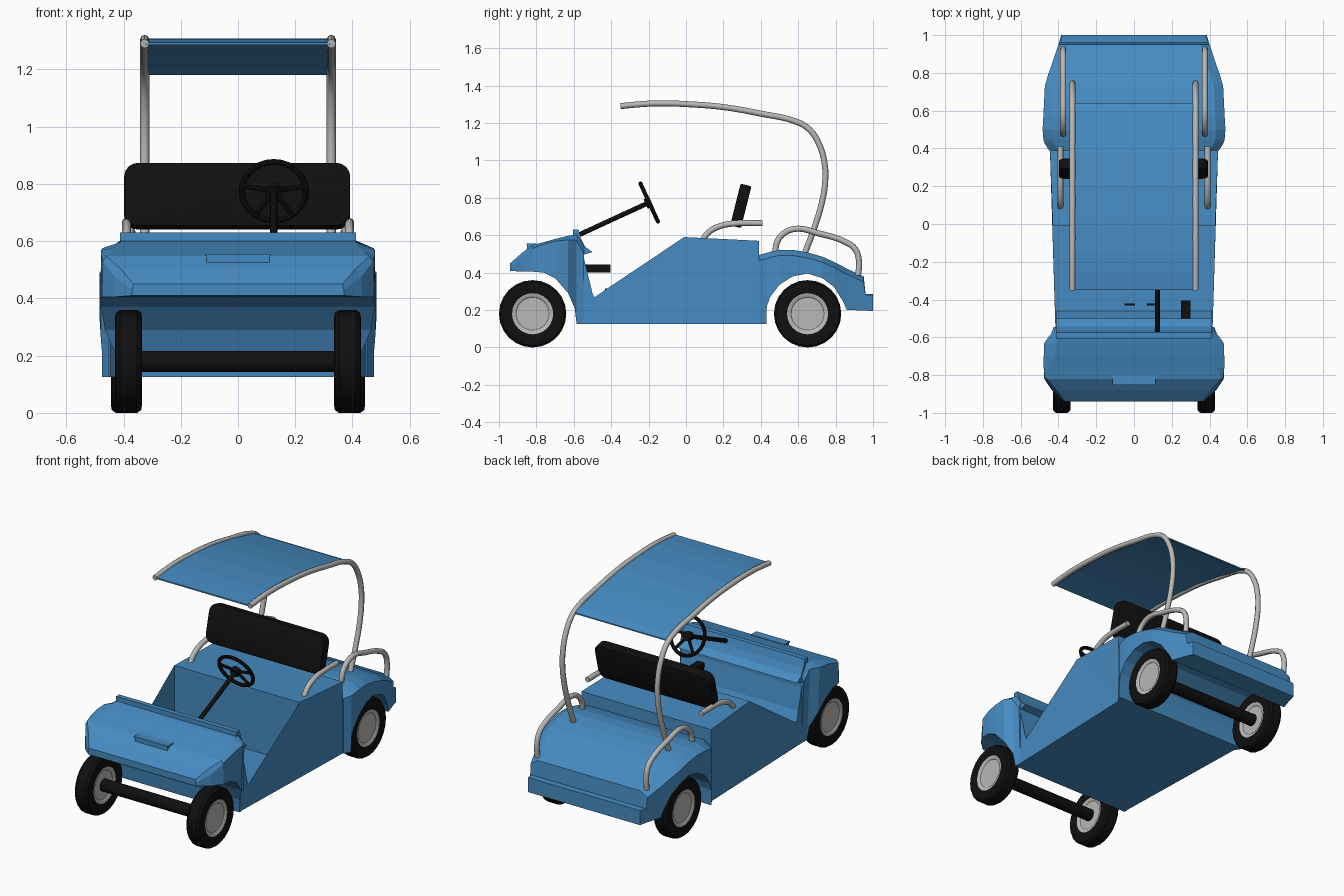
import bpy, bmesh, math
from mathutils import Vector, Matrix

if "Cube" in bpy.data.objects:
    bpy.data.objects.remove(bpy.data.objects["Cube"])


def mat(name, r, g, b):
    m = bpy.data.materials.new(name)
    m.diffuse_color = (r, g, b, 1)
    m.use_nodes = True
    m.node_tree.nodes["Principled BSDF"].inputs["Base Color"].default_value = m.diffuse_color
    return m


BLUE = mat("body blue", 0.061, 0.26, 0.54)
BLACK = mat("black rubber", 0.005, 0.005, 0.005)
GREY = mat("light grey metal", 0.48, 0.48, 0.47)


def finish(name, bm, material, smooth=None):
    bmesh.ops.recalc_face_normals(bm, faces=bm.faces)
    me = bpy.data.meshes.new(name)
    bm.to_mesh(me)
    bm.free()
    me.materials.append(material)
    ob = bpy.data.objects.new(name, me)
    bpy.context.collection.objects.link(ob)
    if smooth:
        bpy.ops.object.select_all(action='DESELECT')
        ob.select_set(True)
        bpy.context.view_layer.objects.active = ob
        bpy.ops.object.shade_smooth_by_angle(angle=math.radians(smooth))
    return ob


def prism(name, profile, material):
    """Side profile of (y, z, half width) stretched across x."""
    bm = bmesh.new()
    left = [bm.verts.new((-w, y, z)) for y, z, w in profile]
    right = [bm.verts.new((w, y, z)) for y, z, w in profile]
    n = len(profile)
    for i in range(n):
        j = (i + 1) % n
        bm.faces.new((left[i], left[j], right[j], right[i]))
    caps = [bm.faces.new(left), bm.faces.new(right)]
    bmesh.ops.triangulate(bm, faces=caps)
    return finish(name, bm, material)


def loft(name, stations, material):
    """Stations of (y, bottom w, bottom z, shoulder w, shoulder z, top w, top z)."""
    bm = bmesh.new()
    rings = []
    for y, bw, bz, mw, mz, tw, tz in stations:
        half = [(bw, bz), (mw, mz), (tw, tz)]
        pts = half + [(-x, z) for x, z in reversed(half)]
        rings.append([bm.verts.new((x, y, z)) for x, z in pts])
    for a, b in zip(rings, rings[1:]):
        for i in range(6):
            j = (i + 1) % 6
            bm.faces.new((a[i], a[j], b[j], b[i]))
    bm.faces.new(rings[0])
    bm.faces.new(rings[-1])
    return finish(name, bm, material)


def tube(name, pts, radius, material):
    cu = bpy.data.curves.new(name, 'CURVE')
    cu.dimensions = '3D'
    cu.bevel_depth = radius
    cu.bevel_resolution = 2
    cu.resolution_u = 4
    cu.use_fill_caps = True
    sp = cu.splines.new('BEZIER')
    sp.bezier_points.add(len(pts) - 1)
    for bp, p in zip(sp.bezier_points, pts):
        bp.co = p
        bp.handle_left_type = bp.handle_right_type = 'AUTO'
    cu.materials.append(material)
    ob = bpy.data.objects.new(name, cu)
    bpy.context.collection.objects.link(ob)
    bpy.ops.object.select_all(action='DESELECT')
    ob.select_set(True)
    bpy.context.view_layer.objects.active = ob
    bpy.ops.object.convert(target='MESH')
    bpy.ops.object.shade_smooth_by_angle(angle=math.radians(50))


def lathe(name, profile, centre, axis, sides, material, closed=True):
    """Revolve (radius, along axis) points round an axis."""
    bm = bmesh.new()
    rot = Vector((0, 0, 1)).rotation_difference(Vector(axis)).to_matrix()
    rings = []
    for k in range(sides):
        a = 2 * math.pi * k / sides
        rings.append([bm.verts.new(rot @ Vector((r * math.cos(a), r * math.sin(a), h)) + Vector(centre))
                      for r, h in profile])
    n = len(profile)
    for k in range(sides):
        a, b = rings[k], rings[(k + 1) % sides]
        for i in range(n if closed else n - 1):
            j = (i + 1) % n
            bm.faces.new((a[i], a[j], b[j], b[i]))
    if not closed:
        for i in (0, n - 1):
            bm.faces.new([r[i] for r in rings])
    return finish(name, bm, material, 35)


def rod(name, a, b, radius, material, sides=12):
    a, b = Vector(a), Vector(b)
    L = (b - a).length
    return lathe(name, [(radius, 0), (radius, L)], a, (b - a).normalized(), sides, material, False)


def box(name, x, y, z, material):
    return prism(name, [(y[0], z[0], (x[1] - x[0]) / 2), (y[1], z[0], (x[1] - x[0]) / 2),
                        (y[1], z[1], (x[1] - x[0]) / 2), (y[0], z[1], (x[1] - x[0]) / 2)],
                 material), (x[0] + x[1]) / 2


def placed_box(*args):
    ob, cx = box(*args)
    ob.data.transform(Matrix.Translation((cx, 0, 0)))


# Floor and seat box
prism("floor_and_seat_box", [(-0.585, .125, .415), (-0.585, .205, .415), (-.01, .205, .43),
                             (-.01, .59, .43), (.39, .57, .445), (.39, .125, .445)], BLUE)

# Front cowl with wheel arch
loft("front_cowl", [(-.94, .37, .41, .37, .43, .365, .45),
                    (-.88, .435, .405, .43, .475, .41, .503),
                    (-.82, .475, .405, .472, .53, .46, .548),
                    (-.76, .478, .40, .478, .553, .44, .563),
                    (-.70, .478, .37, .478, .568, .42, .58),
                    (-.63, .465, .29, .475, .575, .41, .597),
                    (-.595, .43, .21, .45, .575, .41, .603),
                    (-.585, .42, .125, .44, .57, .41, .605),
                    (-.545, .415, .125, .425, .50, .41, .545)], BLUE)

# Dashboard and toe board
prism("dashboard", [(y, z, .413) for y, z in
                    [(-.585, .125), (-.585, .59), (-.605, .595), (-.605, .63), (-.575, .63),
                     (-.56, .58), (-.54, .54), (-.5, .51), (-.55, .495), (-.52, .33),
                     (-.46, .205), (-.46, .125)]], BLUE)

# Raised hood handle with a lip
placed_box("hood_handle", (-.11, .11), (-.85, -.80), (.515, .55), BLUE)
placed_box("hood_handle_lip", (-.115, .115), (-.853, -.80), (.548, .556), BLUE)

# Rear body with wheel arch and bumper step
rear = []
for y, bz, w, tz in [(.39, .125, .45, .495), (.43, .125, .475, .505), (.432, .22, .476, .506),
                     (.45, .27, .48, .511), (.50, .335, .484, .522), (.57, .38, .48, .522),
                     (.65, .395, .476, .508), (.73, .37, .472, .485), (.79, .325, .455, .458),
                     (.84, .245, .437, .432), (.86, .20, .43, .421), (.95, .198, .40, .38)]:
    rear.append((y, w, bz, w, tz - .03, w - .05, tz))
rear += [(.96, .397, .197, .397, .28, .39, .285), (1.0, .385, .195, .385, .28, .38, .285)]
loft("rear_body", rear, BLUE)

# Wheels and axles
tyre = [(.11, -.042), (.15, -.0475), (.17, -.044), (.18, -.03), (.18, .03),
        (.17, .044), (.15, .0475), (.11, .042)]
hub = [(.088, -.034), (.095, -.040), (.112, -.042), (.112, .042), (.095, .040), (.088, .034)]
for end, y, cx in (("front", -.82, .3825), ("rear", .65, .397)):
    for side, s in (("left", -1), ("right", 1)):
        c = (s * cx, y, .18)
        lathe(f"{end}_{side}_tyre", tyre, c, (1, 0, 0), 24, BLACK)
        lathe(f"{end}_{side}_hub", hub, c, (1, 0, 0), 24, GREY, False)
    rod(f"{end}_axle", (-cx + .03, y, .18), (cx - .03, y, .18), .037, BLACK, 16)

# Roof panel and its bent tubes
arc = [(-.35, 1.29), (-.25, 1.30), (-.15, 1.305), (.02, 1.3), (.2, 1.285), (.4, 1.25), (.6, 1.203)]
lower = [(.66, 1.165), (.71, 1.09), (.74, .99), (.745, .9), (.73, .79), (.69, .65), (.63, .49)]
edge = arc + [(.64, 1.185)]
prism("roof_panel", [(y, z + .004, .325) for y, z in edge] +
      [(y, z - .004, .325) for y, z in reversed(edge)], BLUE)
for side, s in (("left", -1), ("right", 1)):
    tube(f"roof_tube_{side}", [(s * .326, y, z) for y, z in arc + lower], .016, GREY)
    # Rear cargo rails and seat arm rails
    tube(f"cargo_rail_{side}", [(s * .375, y, z) for y, z in
         [(.475, .50), (.49, .57), (.53, .615), (.6, .635), (.7, .612), (.85, .565),
          (.905, .525), (.925, .46), (.92, .385)]], .016, GREY)
    tube(f"arm_rail_{side}", [(s * .39, y, z) for y, z in
         [(.09, .575), (.12, .615), (.18, .648), (.25, .662), (.41, .664)]], .016, GREY)

# Seat back: rounded slab leaning backwards
bm = bmesh.new()
bmesh.ops.create_cube(bm, size=1, matrix=Matrix.Diagonal((.79, .06, .23, 1)))
ends = [e for e in bm.edges if abs(e.verts[0].co.y - e.verts[1].co.y) > .01]
bmesh.ops.bevel(bm, geom=ends, offset=.05, segments=4, profile=.5, affect='EDGES')
rim = [e for e in bm.edges if abs(e.verts[0].co.y - e.verts[1].co.y) < .01]
bmesh.ops.bevel(bm, geom=rim, offset=.008, segments=2, profile=.5, affect='EDGES')
bm.transform(Matrix.Translation((-.003, .293, .757)) @ Matrix.Rotation(math.radians(-14), 4, 'X'))
finish("seat_back", bm, BLACK, 35)

# Steering column, wheel and spokes
hubp = Vector((.125, -.197, .775))
axis = Vector((0, .38, .175)).normalized()
up = Vector((0, -axis.z, axis.y))
rod("steering_column", (.125, -.59, .594), hubp, .013, BLACK)
rod("steering_hub", hubp - axis * .02, hubp + axis * .012, .028, BLACK, 16)
ring = [(.112 + .011 * math.cos(k * math.pi / 4), .011 * math.sin(k * math.pi / 4)) for k in range(8)]
lathe("steering_rim", ring, hubp, axis, 28, BLACK)
for i, deg in enumerate((10, 170, 235, 305)):
    a = math.radians(deg)
    rod(f"steering_spoke_{i}", hubp, hubp + (Vector((1, 0, 0)) * math.cos(a) + up * math.sin(a)) * .112,
        .009, BLACK, 8)

# Pedals and dash lever
placed_box("brake_pedal", (-.05, .005), (-.432, -.42), (.225, .315), BLACK)
placed_box("drive_pedal", (.07, .125), (-.432, -.42), (.225, .315), BLACK)
placed_box("dash_lever", (.25, .30), (-.56, -.405), (.40, .443), BLACK)
